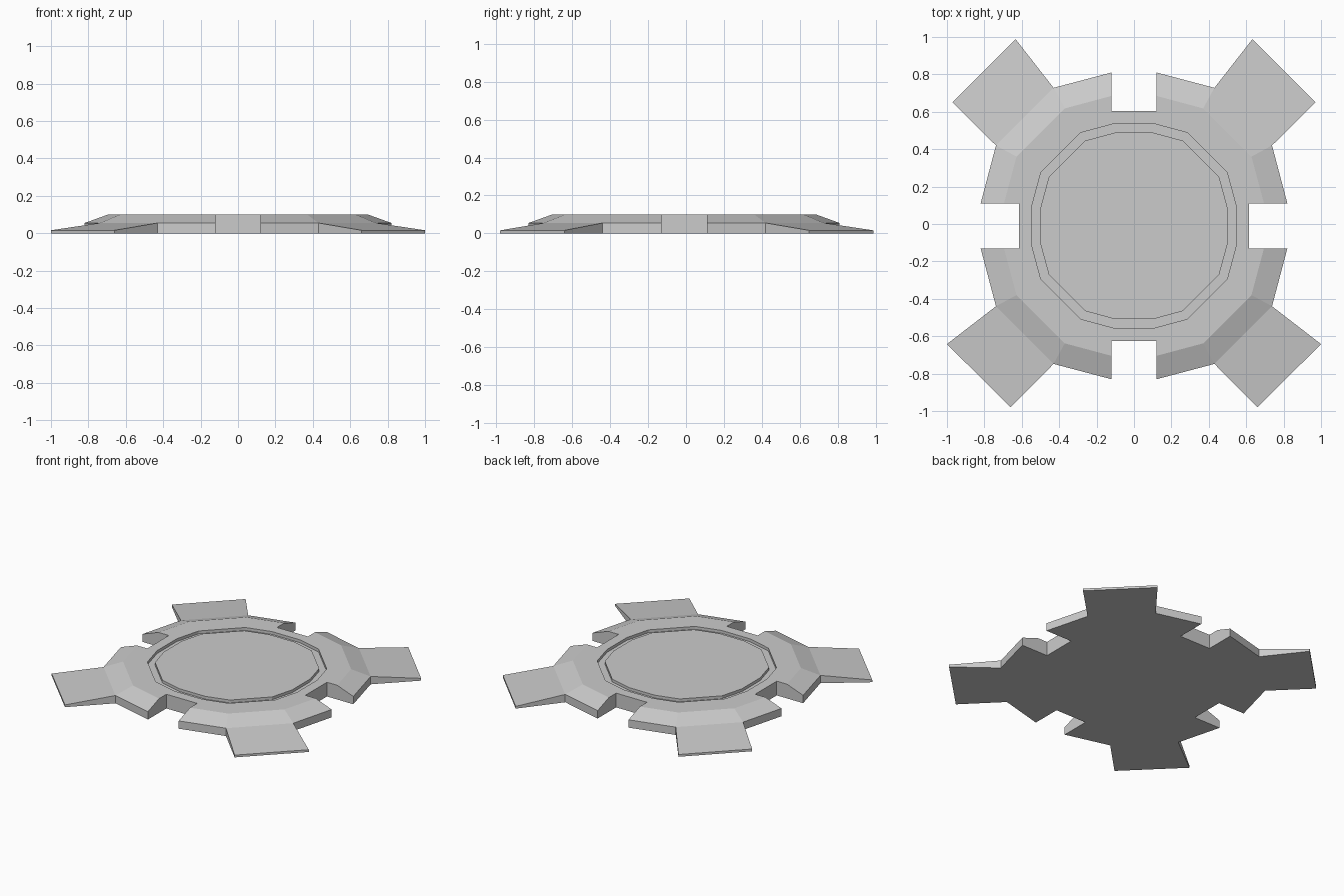
import bpy, bmesh

if "Cube" in bpy.data.objects:
    bpy.data.objects.remove(bpy.data.objects["Cube"])

CY = -0.01  # the round body sits slightly behind the overall centre


def finish(bm, name):
    bmesh.ops.recalc_face_normals(bm, faces=bm.faces[:])
    mesh = bpy.data.meshes.new(name)
    bm.to_mesh(mesh)
    bm.free()
    obj = bpy.data.objects.new(name, mesh)
    bpy.context.collection.objects.link(obj)
    return obj


def ring(half):
    """Mirror three points across the diagonal, then turn four times."""
    quad = half + [(y, x) for x, y in reversed(half)]
    pts = []
    for _ in range(4):
        pts += quad
        quad = [(y, -x) for x, y in quad]
    return [(x, y + CY) for x, y in pts]


def loft(name, layers):
    bm = bmesh.new()
    loops = [[bm.verts.new((x, y, z)) for x, y in pts] for pts, z in layers]
    for a, b in zip(loops, loops[1:]):
        n = len(a)
        for i in range(n):
            j = (i + 1) % n
            bm.faces.new((a[i], a[j], b[j], b[i]))
    bm.faces.new(loops[0])
    bm.faces.new(loops[-1])
    return finish(bm, name)


# notched body with bevelled shoulder and a groove around the centre plate
outer = ring([(0.12, 0.615), (0.12, 0.82), (0.43, 0.738)])
shoulder = ring([(0.12, 0.615), (0.12, 0.695), (0.37, 0.628)])
groove_out = ring([(0.11, 0.545), (0.14, 0.537), (0.285, 0.498)])
groove_in = ring([(0.10, 0.499), (0.13, 0.491), (0.262, 0.455)])
loft("platform_body", [(outer, 0), (outer, 0.055), (shoulder, 0.10),
                       (groove_out, 0.10), (groove_out, 0.08),
                       (groove_in, 0.08), (groove_in, 0.10)])

# four sloping ramps on the diagonals
rear = [(0.43, 0.728), (0.738, 0.42), (0.97, 0.65), (0.633, 0.988)]
front = [(0.43, -0.748), (0.738, -0.44), (1.0, -0.642), (0.66, -0.98)]
for label, pts in (("rear", rear), ("front", front)):
    for side, s in (("right", 1), ("left", -1)):
        plan = [(s * x, y) for x, y in pts]
        bm = bmesh.new()
        low = [bm.verts.new((x, y, 0)) for x, y in plan]
        top = [bm.verts.new((x, y, z))
               for (x, y), z in zip(plan, (0.055, 0.055, 0.016, 0.016))]
        bm.faces.new(low)
        bm.faces.new(top)
        for i in range(4):
            j = (i + 1) % 4
            bm.faces.new((low[i], low[j], top[j], top[i]))
        finish(bm, f"ramp_{label}_{side}")
